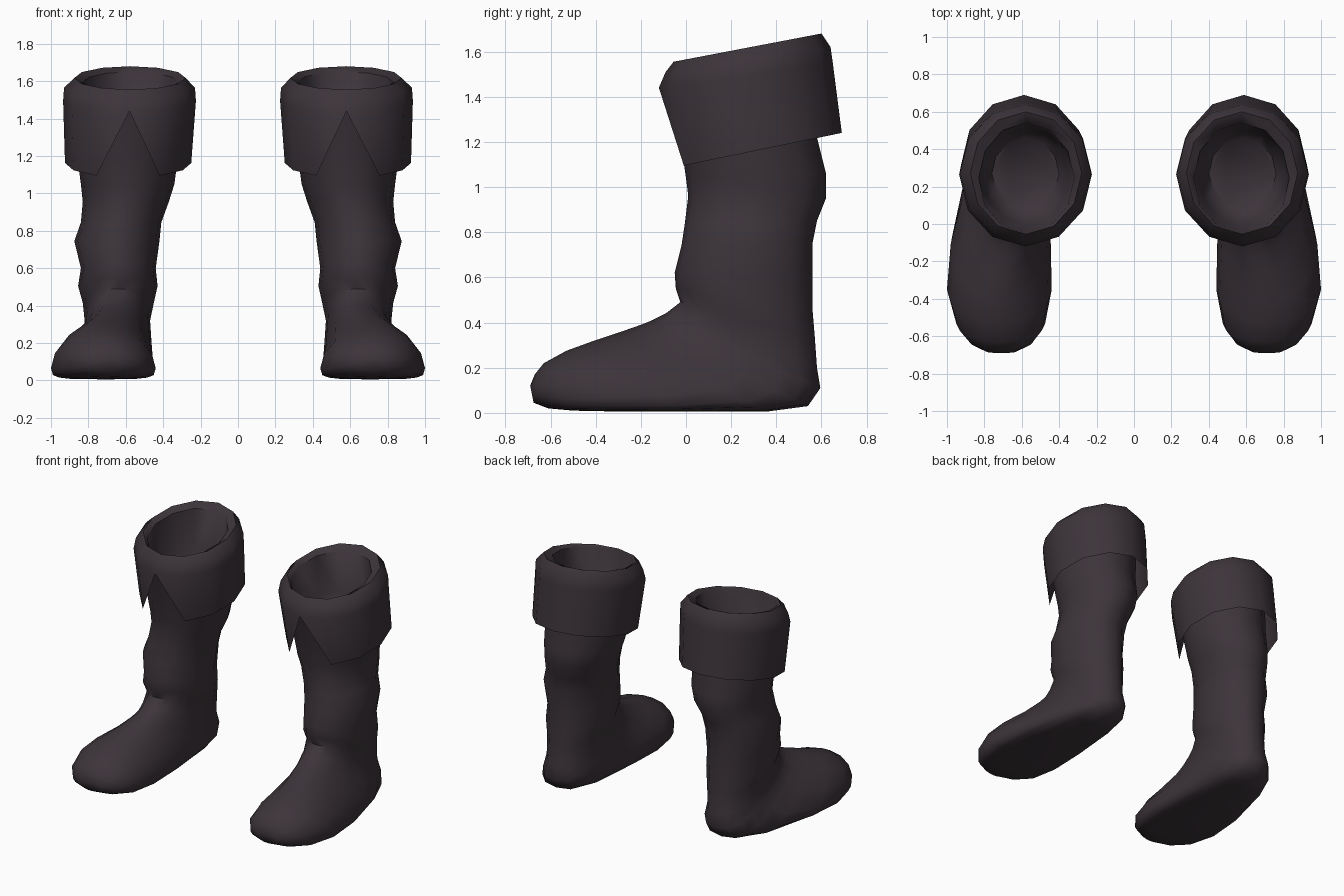
import bpy, bmesh, math

if "Cube" in bpy.data.objects:
    bpy.data.objects.remove(bpy.data.objects["Cube"])

leather = bpy.data.materials.new("dark plum leather")
leather.diffuse_color = (0.045, 0.034, 0.042, 1)
leather.use_nodes = True
leather.node_tree.nodes["Principled BSDF"].inputs["Base Color"].default_value = leather.diffuse_color


def ring_points(sec, sides):
    """Closed section between a front/top point and a back/bottom point."""
    ay, az, by, bz, x0, x1, c, p = sec
    cx, hw = (x0 + x1) / 2, (x1 - x0) / 2
    pts = []
    for i in range(sides):
        t = 2 * math.pi * i / sides
        u, w = math.cos(t), math.sin(t)
        if u < 0:  # back / sole half may be boxier
            u = -abs(u) ** p
            w = math.copysign(abs(w) ** p, w)
            f = c + u * c
        else:
            f = c + u * (1 - c)
        pts.append((cx + w * hw, by + (ay - by) * f, max(0.004, bz + (az - bz) * f)))
    return pts


def loft(name, sections, sides, cap_start, cap_end, notch=False, angle=40):
    bm = bmesh.new()
    rings = [[bm.verts.new(q) for q in ring_points(s, sides)] for s in sections]
    for k in range(len(rings) - 1):
        a, b = rings[k], rings[k + 1]
        for i in range(sides):
            j = (i + 1) % sides
            if notch and k == len(rings) - 2 and i == 0:
                bm.faces.new((a[0], a[1], b[1]))
            elif notch and k == len(rings) - 2 and j == 0:
                bm.faces.new((a[i], a[0], b[i]))
            else:
                bm.faces.new((a[i], a[j], b[j], b[i]))
    if cap_start:
        bm.faces.new(rings[0])
    if cap_end:
        bm.faces.new(rings[-1])
    bmesh.ops.delete(bm, geom=[v for v in bm.verts if not v.link_faces], context='VERTS')
    bmesh.ops.recalc_face_normals(bm, faces=bm.faces)
    me = bpy.data.meshes.new(name)
    bm.to_mesh(me)
    bm.free()
    me.materials.append(leather)
    ob = bpy.data.objects.new(name, me)
    bpy.context.collection.objects.link(ob)
    bpy.ops.object.select_all(action='DESELECT')
    ob.select_set(True)
    bpy.context.view_layer.objects.active = ob
    bpy.ops.object.shade_smooth_by_angle(angle=math.radians(angle))
    # second boot of the pair
    ob.modifiers.new("pair", 'MIRROR').use_mirror_merge = False
    return ob


# section: front y, z, back y, z, inner x, outer x, widest fraction, back squareness
boot = [
    (-0.09, 1.44, 0.58, 1.54, 0.30, 0.86, .5, 1),
    (-0.02, 1.18, 0.58, 1.22, 0.32, 0.86, .5, 1),
    (0.00, 1.04, 0.62, 1.06, 0.34, 0.84, .5, 1),
    (0.01, 0.96, 0.62, 0.95, 0.37, 0.83, .5, 1),
    (-0.005, 0.84, 0.58, 0.85, 0.41, 0.84, .5, 1),
    (-0.02, 0.74, 0.56, 0.75, 0.42, 0.875, .5, 1),
    (-0.05, 0.62, 0.56, 0.58, 0.44, 0.84, .5, 1),
    (-0.045, 0.55, 0.56, 0.46, 0.43, 0.855, .5, 1),
    (-0.025, 0.49, 0.57, 0.34, 0.45, 0.83, .5, 1),
    (-0.09, 0.44, 0.58, 0.20, 0.47, 0.82, .5, .9),
    (-0.15, 0.41, 0.595, 0.11, 0.465, 0.83, .45, .8),
    (-0.20, 0.39, 0.54, 0.03, 0.46, 0.86, .4, .7),
    (-0.30, 0.355, 0.36, 0.006, 0.455, 0.91, .3, .6),
    (-0.42, 0.315, -0.02, 0.006, 0.445, 0.98, .22, .5),
    (-0.53, 0.275, -0.30, 0.006, 0.44, 1.0, .22, .5),
    (-0.63, 0.22, -0.50, 0.01, 0.475, 0.95, .25, .5),
    (-0.67, 0.17, -0.61, 0.02, 0.54, 0.88, .35, .7),
    (-0.69, 0.12, -0.675, 0.045, 0.63, 0.79, .5, 1),
]
loft("boot_shaft_and_foot", boot, 16, False, True, angle=60)

# folded cuff: lining floor, lining, rim, outside, hem with front notch
cuff = [
    (0.08, 1.20, 0.46, 1.24, 0.40, 0.76, .5, 1),
    (0.00, 1.28, 0.52, 1.36, 0.345, 0.81, .5, 1),
    (-0.05, 1.54, 0.54, 1.65, 0.32, 0.83, .5, 1),
    (-0.055, 1.555, 0.60, 1.68, 0.28, 0.875, .5, 1),
    (-0.09, 1.51, 0.64, 1.62, 0.23, 0.93, .5, 1),
    (-0.12, 1.44, 0.65, 1.55, 0.225, 0.935, .5, 1),
    (-0.06, 1.085, 0.69, 1.24, 0.25, 0.925, .5, 1),
]
loft("folded_cuff", cuff, 12, True, False, notch=True, angle=60)
